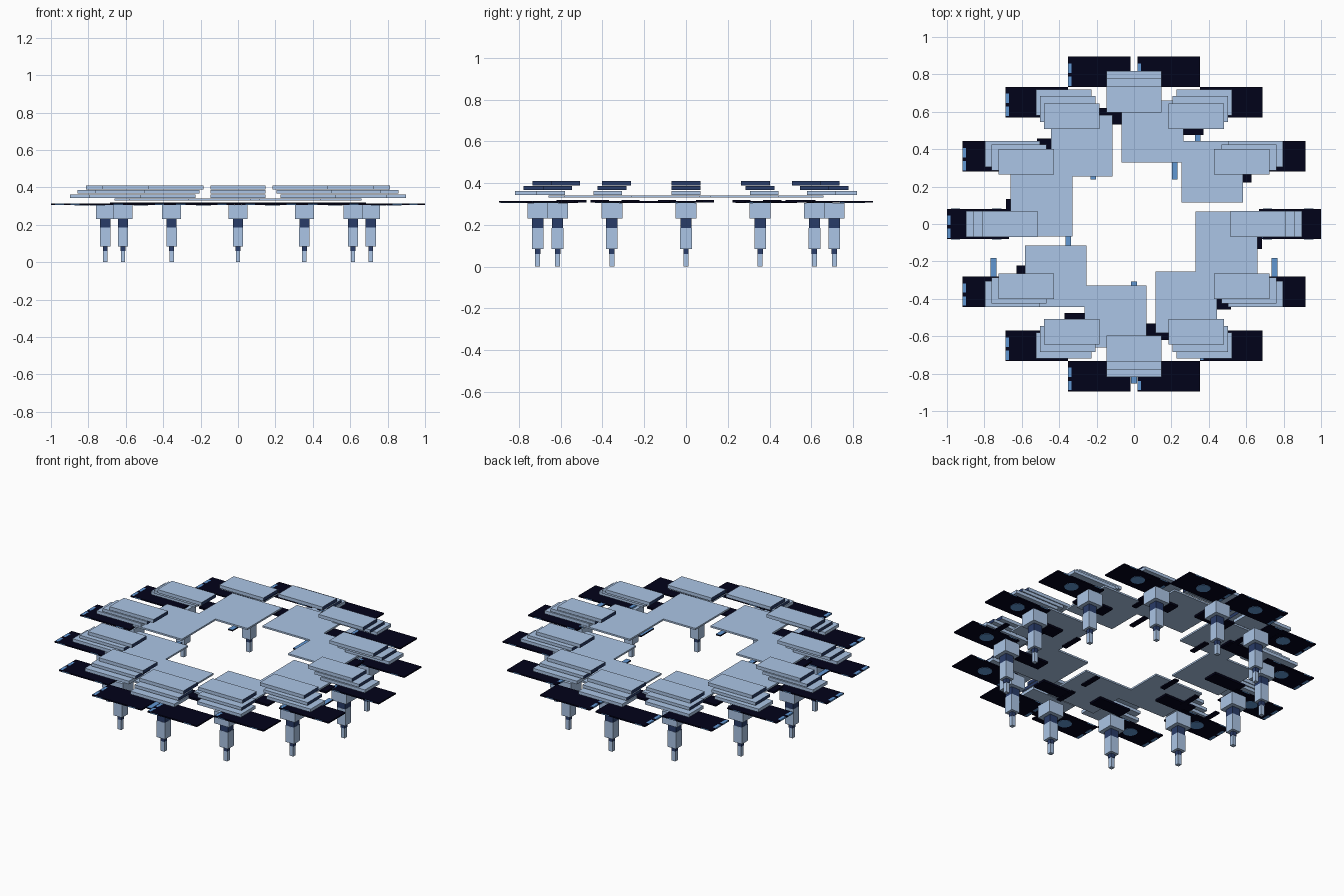
import bpy, bmesh, math
from mathutils import Matrix

if "Cube" in bpy.data.objects:
    bpy.data.objects.remove(bpy.data.objects["Cube"])


def material(name, rgb):
    m = bpy.data.materials.new(name)
    m.diffuse_color = (*rgb, 1)
    m.use_nodes = True
    m.node_tree.nodes["Principled BSDF"].inputs["Base Color"].default_value = m.diffuse_color
    return m


PALE = material("pale steel blue", (0.41, 0.56, 0.79))
NAVY = material("navy", (0.022, 0.045, 0.14))
DARK = material("near black blue", (0.0004, 0.0005, 0.010))
BLUE = material("bright blue", (0.12, 0.31, 0.65))


def ring(count, radius, phase=0.0):
    """Points evenly spaced on a circle, phase in degrees."""
    for i in range(count):
        a = math.radians(phase + 360 * i / count)
        yield radius * math.cos(a), radius * math.sin(a)


def finish(name, bm, mats):
    mesh = bpy.data.meshes.new(name)
    bm.to_mesh(mesh)
    bm.free()
    for m in mats:
        mesh.materials.append(m)
    ob = bpy.data.objects.new(name, mesh)
    bpy.context.collection.objects.link(ob)
    return ob


def boxes(name, points, size, z0, z1, mat, second=None, rule=None):
    """One object of equal boxes; faces whose normal fits the rule get the second colour."""
    bm = bmesh.new()
    for x, y in points:
        bmesh.ops.create_cube(bm, size=1, matrix=Matrix.Translation((x, y, (z0 + z1) / 2))
                              @ Matrix.Diagonal((size[0], size[1], z1 - z0, 1)))
    bm.normal_update()
    if second:
        for f in bm.faces:
            f.material_index = int(rule(f.normal))
    return finish(name, bm, [mat, second] if second else [mat])


# Legs: stepped square columns, tip to head
legs = list(ring(12, 0.71))
for name, width, z0, z1, mat in (
        ("leg_tip", 0.024, 0.0, 0.06, PALE),
        ("leg_lower_collar", 0.026, 0.06, 0.085, NAVY),
        ("leg_shaft", 0.056, 0.085, 0.185, PALE),
        ("leg_upper_collar", 0.054, 0.185, 0.23, NAVY),
        ("leg_head", 0.1, 0.23, 0.305, PALE)):
    boxes(name, legs, (width, width), z0, z1, mat)

# Outer dark panels with bright strips on one end and along the long edges
panels = list(ring(14, 0.834))
boxes("outer_panel", panels, (0.332, 0.163), 0.306, 0.314, DARK)
for dy, length in ((-0.05, 0.05), (0.02, 0.05)):
    boxes("panel_end_strip", [(x - 0.157, y + dy) for x, y in panels],
          (0.019, length), 0.3055, 0.3145, BLUE)
for dx in (-0.12, 0.1):
    boxes("panel_edge_strip", [(x + dx, y) for x, y in panels],
          (0.05, 0.1635), 0.307, 0.313, BLUE)

# Bright discs under the outer panels
bm = bmesh.new()
for x, y in panels:
    bmesh.ops.create_cone(bm, cap_ends=True, segments=20, radius1=0.04, radius2=0.04,
                          depth=0.003, matrix=Matrix.Translation((x, y, 0.3055)))
finish("panel_disc", bm, [BLUE])

# Inner dark panels
boxes("inner_panel", ring(10, 0.584, -9), (0.214, 0.087), 0.308, 0.32, DARK)

# Spoke bars in three rings, bright on top
for radius in (0.37, 0.58, 0.79):
    boxes("spoke_bar", ring(5, radius, -90), (0.03, 0.125), 0.305, 0.313,
          DARK, BLUE, lambda n: n.z > 0.5)

# Inner square decks
boxes("deck", ring(8, 0.504, -11.25), (0.33, 0.33), 0.33, 0.34, PALE)

# Stacked plates stepping inwards as they rise, the upper two with navy ends
for name, radius, z0, z1, second in (
        ("lower_plate", 0.75, 0.343, 0.362, None),
        ("middle_plate", 0.71, 0.367, 0.385, NAVY),
        ("top_plate", 0.665, 0.389, 0.409, NAVY)):
    boxes(name, ring(12, radius), (0.296, 0.138), z0, z1, PALE, second,
          lambda n: abs(n.x) > 0.9)
